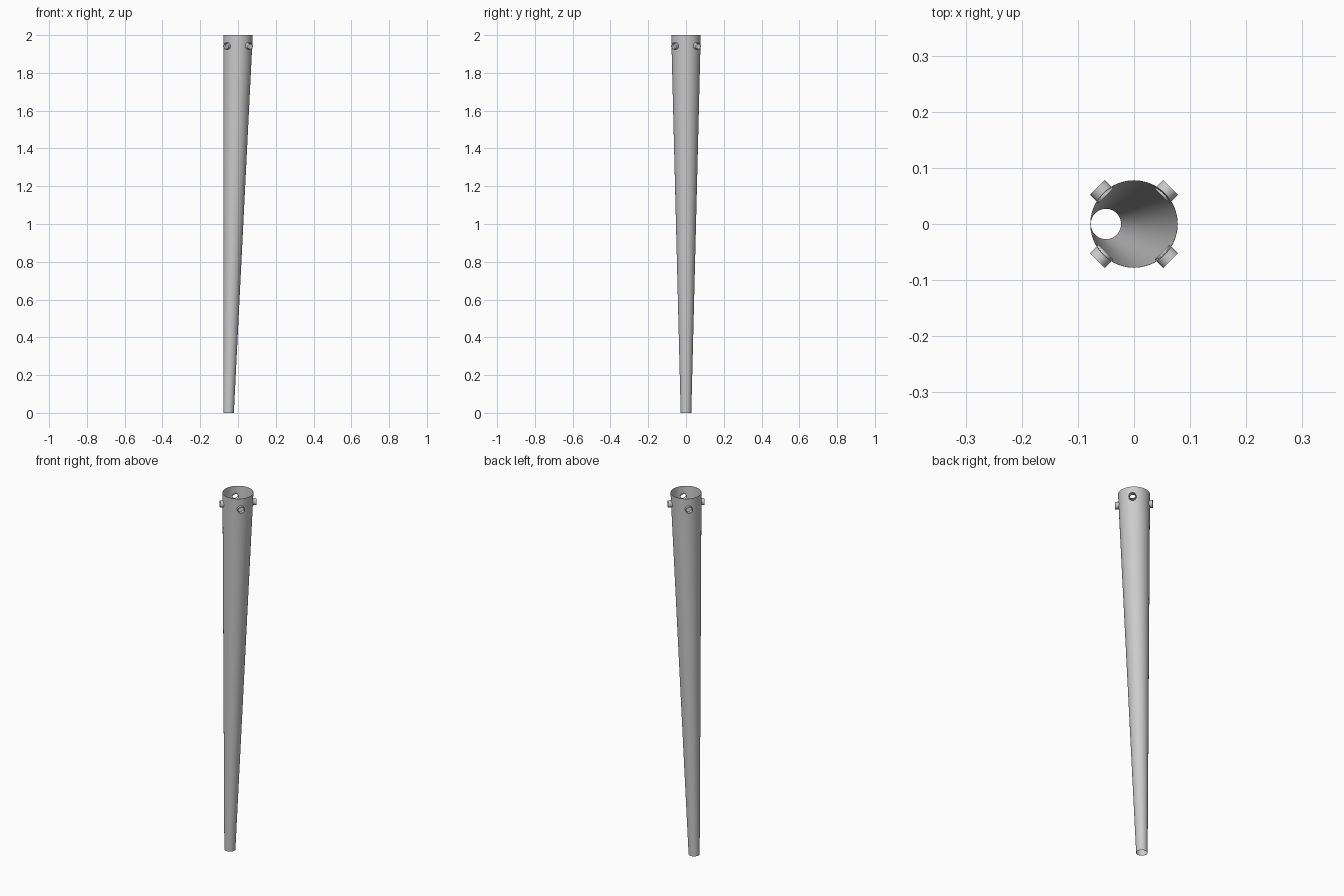
import bpy, bmesh
from math import pi, cos, sin, radians
from mathutils import Matrix, Vector

if "Cube" in bpy.data.objects:
    bpy.data.objects.remove(bpy.data.objects["Cube"])

HEIGHT, TOP_R, BOTTOM_R, WALL = 2.0, 0.078, 0.028, 0.001
STUB_Z, STUB_R, STUB_BORE = 1.942, 0.0185, 0.0155
STUB_IN, STUB_OUT = 0.071, 0.0925

grey = bpy.data.materials.new("galvanised grey")
grey.use_nodes = True
grey.diffuse_color = (0.6, 0.6, 0.6, 1)
grey.node_tree.nodes["Principled BSDF"].inputs["Base Color"].default_value = (0.6, 0.6, 0.6, 1)


def tube(name, rings, sides, matrix=Matrix()):
    """Closed tube wall swept through rings of (x offset, radius, z)."""
    bm = bmesh.new()
    loops = [[bm.verts.new((x + r * cos(2 * pi * i / sides), r * sin(2 * pi * i / sides), z))
              for i in range(sides)] for x, r, z in rings]
    for a, b in zip(loops, loops[1:] + loops[:1]):
        for i in range(sides):
            j = (i + 1) % sides
            bm.faces.new((a[i], a[j], b[j], b[i]))
    bmesh.ops.recalc_face_normals(bm, faces=bm.faces)
    bm.transform(matrix)
    mesh = bpy.data.meshes.new(name)
    bm.to_mesh(mesh)
    bm.free()
    obj = bpy.data.objects.new(name, mesh)
    bpy.context.collection.objects.link(obj)
    mesh.materials.append(grey)
    return obj


def select(obj):
    bpy.ops.object.select_all(action='DESELECT')
    obj.select_set(True)
    bpy.context.view_layer.objects.active = obj


# Tapered pole, with one side upright
def pole_ring(z, inset):
    r = BOTTOM_R + (TOP_R - BOTTOM_R) * z / HEIGHT
    return (r - TOP_R, r - inset, z)


levels = (0, 1.88, HEIGHT)
pole = tube("tapered_pole", [pole_ring(z, 0) for z in levels]
            + [pole_ring(z, WALL) for z in reversed(levels)], 64)

# Four hollow stubs around the mouth, each over a hole in the wall
stubs = []
for side, angle in (("back_left", 45), ("back_right", 135),
                    ("front_right", 225), ("front_left", 315)):
    turn = (Matrix.Translation((0, 0, STUB_Z)) @ Matrix.Rotation(radians(angle), 4, 'Z')
            @ Matrix.Rotation(pi / 2, 4, 'Y'))
    stubs.append(tube(side + "_stub", [(0, STUB_R, STUB_IN), (0, STUB_R, STUB_OUT),
                                       (0, STUB_BORE, STUB_OUT), (0, STUB_BORE, STUB_IN)], 32, turn))
    bpy.ops.mesh.primitive_cylinder_add(vertices=32, radius=(STUB_R + STUB_BORE) / 2, depth=0.08)
    cutter = bpy.context.object
    cutter.name = side + "_hole_cutter"
    cutter.hide_render = True
    cutter.matrix_world = turn @ Matrix.Translation((0, 0, 0.08))
    select(pole)
    cut = pole.modifiers.new("hole", 'BOOLEAN')
    cut.operation, cut.solver, cut.object = 'DIFFERENCE', 'EXACT', cutter
    bpy.ops.object.modifier_apply(modifier=cut.name)
    bpy.data.objects.remove(cutter)

for obj in [pole] + stubs:
    select(obj)
    bpy.ops.object.shade_smooth_by_angle(angle=radians(30))
